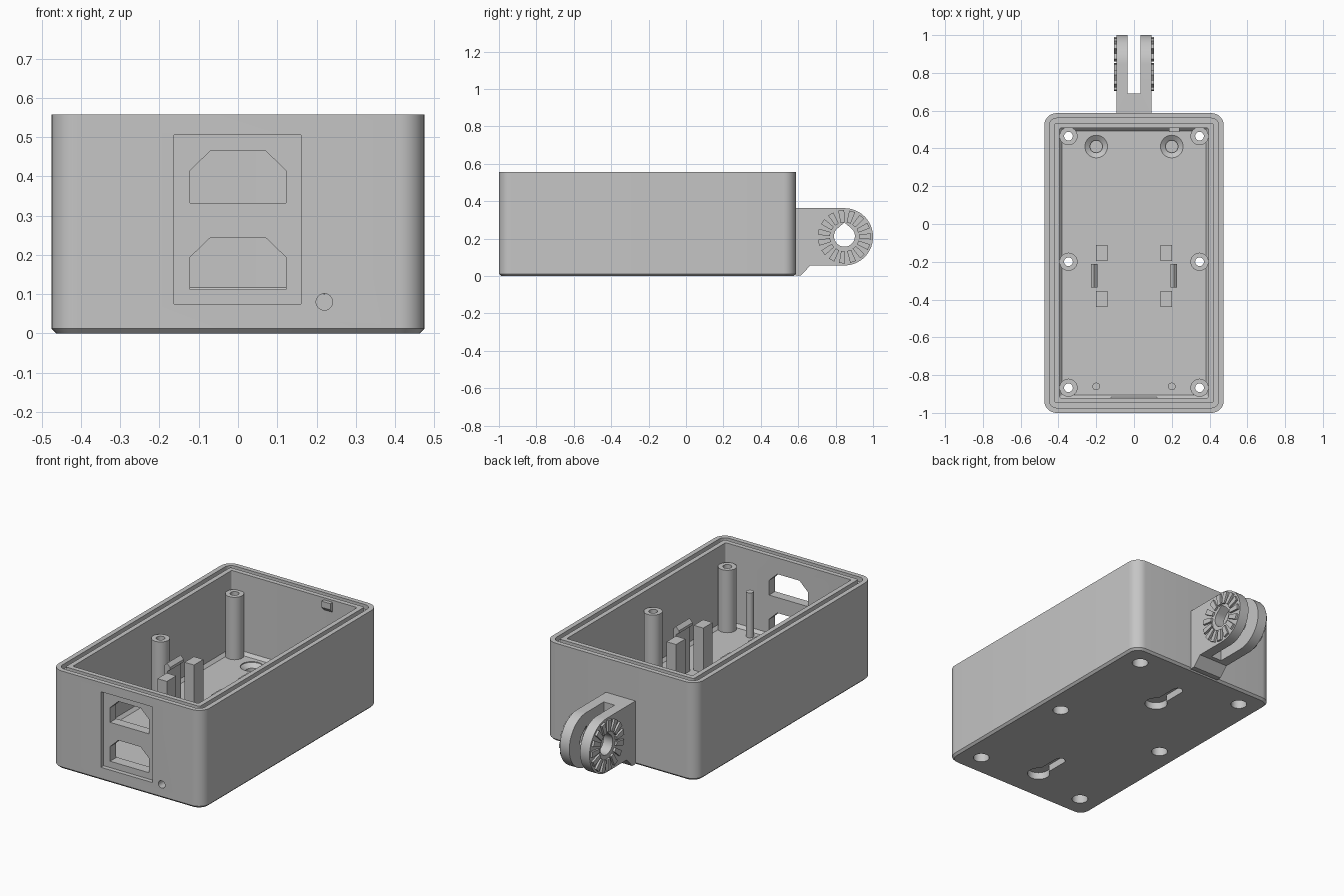
import bpy, bmesh, math

old = bpy.data.objects.get("Cube")
if old:
    bpy.data.objects.remove(old, do_unlink=True)

grey = bpy.data.materials.new("plain grey")
grey.use_nodes = True
colour = (0.56, 0.56, 0.56, 1)
grey.diffuse_color = colour
grey.node_tree.nodes["Principled BSDF"].inputs["Base Color"].default_value = colour

HX, FRONT, BACK, TOP = 0.475, -1.0, 0.587, 0.557
FLOOR, MID = 0.10, (FRONT + BACK) / 2


def make(name, bm):
    bmesh.ops.recalc_face_normals(bm, faces=bm.faces)
    mesh = bpy.data.meshes.new(name)
    bm.to_mesh(mesh)
    bm.free()
    mesh.materials.append(grey)
    ob = bpy.data.objects.new(name, mesh)
    bpy.context.scene.collection.objects.link(ob)
    return ob


def loft(name, rings, closed=False):
    """Skin through rings of equal point count; cap the ends or close the loop."""
    bm = bmesh.new()
    rows = [[bm.verts.new(p) for p in ring] for ring in rings]
    n = len(rows[0])
    pairs = list(zip(rows, rows[1:])) + ([(rows[-1], rows[0])] if closed else [])
    for a, b in pairs:
        for i in range(n):
            j = (i + 1) % n
            bm.faces.new((a[i], a[j], b[j], b[i]))
    if not closed:
        bm.faces.new(rows[0])
        bm.faces.new(rows[-1])
    return make(name, bm)


def prism(name, pts, axis, lo, hi):
    place = {"x": lambda u, v, t: (t, u, v),
             "y": lambda u, v, t: (u, t, v),
             "z": lambda u, v, t: (u, v, t)}[axis]
    return loft(name, [[place(u, v, t) for u, v in pts] for t in (lo, hi)])


def box(name, x0, x1, y0, y1, z0, z1):
    return prism(name, [(x0, y0), (x1, y0), (x1, y1), (x0, y1)], "z", z0, z1)


def arc(cx, cy, r, a0=0, a1=360, n=32):
    full = a1 - a0 == 360
    steps = n if full else n - 1
    angles = [math.radians(a0 + (a1 - a0) * i / steps) for i in range(n)]
    return [(cx + r * math.cos(a), cy + r * math.sin(a)) for a in angles]


def at(pts, z):
    return [(x, y, z) for x, y in pts]


def rounded(inset, z):
    r = max(0.065 - inset, 0.008)
    dx, dy = HX - inset - r, (BACK - FRONT) / 2 - inset - r
    pts = []
    for k, (sx, sy) in enumerate([(1, 1), (-1, 1), (-1, -1), (1, -1)]):
        pts += arc(sx * dx, MID + sy * dy, r, 90 * k, 90 * k + 90, 9)
    return at(pts, z)


def cut(ob, cutters):
    for c in cutters:
        m = ob.modifiers.new("cut", "BOOLEAN")
        m.operation, m.solver, m.object = "DIFFERENCE", "EXACT", c
    bpy.context.view_layer.update()
    dg = bpy.context.evaluated_depsgraph_get()
    mesh = bpy.data.meshes.new_from_object(ob.evaluated_get(dg))
    ob.modifiers.clear()
    ob.data = mesh
    for c in cutters:
        bpy.data.objects.remove(c, do_unlink=True)


# Open case: bevelled base, grooved rim, chamfered floor edge
section = [(0.012, 0), (0, 0.012), (0, TOP), (0.027, TOP), (0.027, 0.53), (0.053, 0.53),
           (0.053, TOP), (0.08, TOP), (0.08, FLOOR + 0.017), (0.095, FLOOR)]
case = loft("case", [rounded(i, z) for i, z in section])
cutters = []

# Front recess, two socket openings and a cable hole
cutters.append(box("recess_cutter", -0.163, 0.161, -1.1, FRONT + 0.025, 0.075, 0.505))
for z in (0.111, 0.332):
    shape = [(-0.122, z), (0.122, z), (0.122, z + 0.083), (0.07, z + 0.133),
             (-0.07, z + 0.133), (-0.122, z + 0.083)]
    cutters.append(prism("socket_cutter", shape, "y", -1.1, -0.88))
cutters.append(prism("cable_cutter", arc(0.22, 0.08, 0.021), "y", -1.1, -0.905))

# Screw bosses with through holes counterbored from below
for y in (0.465, -0.2, -0.867):
    for x in (-0.347, 0.347):
        outer, inner = arc(x, y, 0.048), arc(x, y, 0.023)
        loft("screw_boss", [at(outer, FLOOR), at(outer, 0.455),
                            at(inner, 0.455), at(inner, FLOOR)], closed=True)
        wide = arc(x, y, 0.043)
        cutters.append(loft("screw_cutter", [at(wide, -0.1), at(wide, 0.07),
                                             at(inner, 0.07), at(inner, 0.2)]))

# Countersunk blind holes in the floor
for x in (-0.2, 0.2):
    wide, narrow = arc(x, 0.41, 0.06), arc(x, 0.41, 0.033)
    cutters.append(loft("countersink_cutter", [at(wide, 0.15), at(wide, FLOOR - 0.005),
                                               at(narrow, 0.075), at(narrow, 0.045)]))

# Keyhole hanging slots in the underside
for y in (0.185, -0.8):
    a = math.degrees(math.asin(0.028 / 0.06))
    keyhole = arc(0, y, 0.06, 90 + a, 450 - a, 28) + arc(0, y + 0.18, 0.028, 0, 180, 13)
    cutters.append(prism("keyhole_cutter", keyhole, "z", -0.1, 0.04))
cut(case, cutters)

# Board supports, snap clips and locating pins, mirrored
for s in (-1, 1):
    for y in (-0.153, -0.397):
        box("board_support", s * 0.14, s * 0.2, y - 0.042, y + 0.042, FLOOR, 0.355)
    clip = [(0.227, FLOOR), (0.227, 0.385), (0.212, 0.4), (0.193, 0.38), (0.193, 0.365),
            (0.21, 0.355), (0.21, FLOOR)]
    prism("snap_clip", [(s * x, z) for x, z in clip], "y", -0.335, -0.212)
    prism("locating_pin", arc(s * 0.2, -0.86, 0.02, n=24), "z", FLOOR, 0.355)

# Small catch inside the back wall
catch = [(0.515, 0.545), (0.487, 0.545), (0.487, 0.51), (0.515, 0.48)]
prism("lid_catch", catch, "x", 0.185, 0.24)

# Forked mounting lug on the back
CY, CZ, R = 0.847, 0.21, 0.153
profile = [(0.57, 0.012), (0.587, 0.004), (0.615, 0.004), (0.665, CZ - R)]
profile += arc(CY, CZ, R, -90, 90, 32) + [(0.57, CZ + R)]
lug = prism("mounting_lug", profile, "x", -0.093, 0.093)
pivot = arc(CY, CZ + 0.003, 0.056, 130, 410, 28) + [(CY, CZ + 0.076)]
cut(lug, [box("fork_cutter", -0.034, 0.034, 0.69, 1.1, -0.1, 0.5),
          prism("pivot_cutter", pivot, "x", -0.2, 0.2)])

# Radial locking teeth on both outer faces of the lug
TEETH = 15
for s in (-1, 1):
    for k in range(TEETH):
        a = math.radians(97 + 360 * k / TEETH)
        c, d = math.cos(a), math.sin(a)
        corners = [(0.077, -0.011), (0.142, -0.016), (0.142, 0.016), (0.077, 0.011)]
        pts = [(CY + r * c - w * d, CZ + r * d + w * c) for r, w in corners]
        prism("lock_tooth", pts, "x", s * 0.09, s * 0.105)

# Smooth the curved walls, keep the edges crisp
bpy.ops.object.select_all(action="DESELECT")
for ob in bpy.context.scene.objects:
    if ob.type == "MESH":
        ob.select_set(True)
        bpy.context.view_layer.objects.active = ob
bpy.ops.object.shade_smooth_by_angle(angle=math.radians(30))
